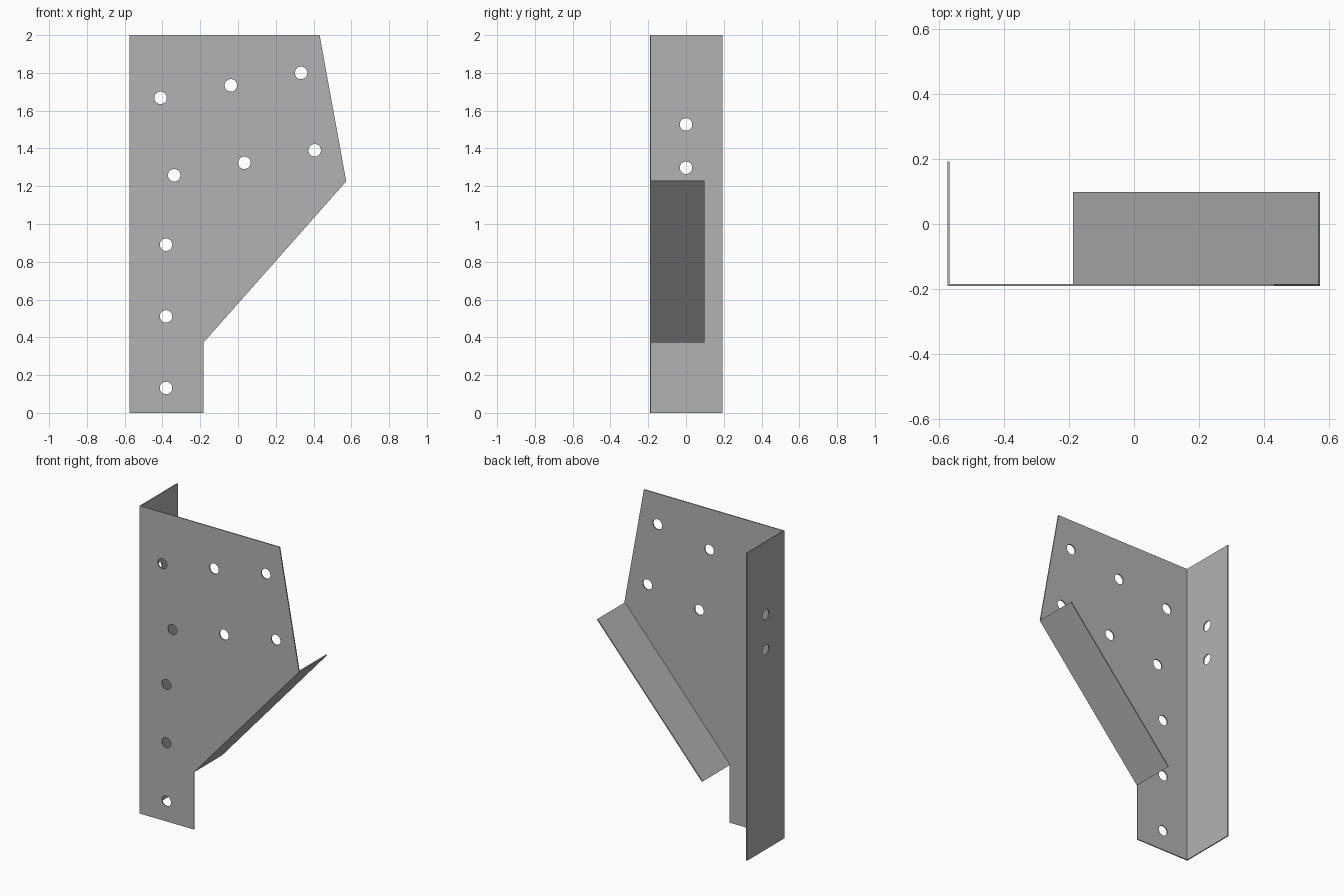
import bpy, bmesh, math
from mathutils import Vector

cube = bpy.data.objects.get("Cube")
if cube:
    bpy.data.objects.remove(cube, do_unlink=True)

T = 0.007                                   # sheet thickness
LEFT, FRONT, BACK = -0.574, -0.191, 0.192
HOLE_R = 0.033

steel = bpy.data.materials.new("grey_steel")
steel.use_nodes = True
colour = (0.45, 0.45, 0.45, 1)
steel.diffuse_color = colour
steel.node_tree.nodes["Principled BSDF"].inputs["Base Color"].default_value = colour


def prism(name, outline, y0, y1):
    """Extrude an x-z outline along y."""
    bm = bmesh.new()
    face = bm.faces.new([bm.verts.new((x, y0, z)) for x, z in outline])
    ext = bmesh.ops.extrude_face_region(bm, geom=[face])
    verts = [g for g in ext["geom"] if isinstance(g, bmesh.types.BMVert)]
    bmesh.ops.translate(bm, verts=verts, vec=(0, y1 - y0, 0))
    bmesh.ops.recalc_face_normals(bm, faces=bm.faces)
    mesh = bpy.data.meshes.new(name)
    bm.to_mesh(mesh)
    bm.free()
    obj = bpy.data.objects.new(name, mesh)
    bpy.context.collection.objects.link(obj)
    mesh.materials.append(steel)
    return obj


def drill(obj, centres, axis):
    """Cut round holes through a sheet along an axis, then bake the cut."""
    bm = bmesh.new()
    turn = Vector((0, 0, 1)).rotation_difference(Vector(axis)).to_matrix().to_4x4()
    for c in centres:
        turn.translation = Vector(c)
        bmesh.ops.create_cone(bm, cap_ends=True, segments=32, radius1=HOLE_R,
                              radius2=HOLE_R, depth=0.1, matrix=turn)
    mesh = bpy.data.meshes.new(obj.name + "_cutter")
    bm.to_mesh(mesh)
    bm.free()
    mesh.materials.append(steel)
    cutter = bpy.data.objects.new(mesh.name, mesh)
    bpy.context.collection.objects.link(cutter)
    cutter.hide_render = True
    mod = obj.modifiers.new("holes", "BOOLEAN")
    mod.operation, mod.solver, mod.object = "DIFFERENCE", "EXACT", cutter
    bpy.context.view_layer.update()
    deps = bpy.context.evaluated_depsgraph_get()
    cut = bpy.data.meshes.new_from_object(obj.evaluated_get(deps))
    obj.modifiers.clear()
    obj.data = cut
    bpy.data.objects.remove(cutter, do_unlink=True)


# Front plate with its screw holes
low, high = Vector((-0.183, 0.372)), Vector((0.573, 1.226))
plate = prism("front_plate", [(LEFT, 0), (low.x, 0), low, high, (0.432, 2), (LEFT, 2)],
              FRONT, FRONT + T)
holes = [(-0.381, 0.132 + 0.379 * i) for i in range(3)]
for x, z in ((-0.41, 1.668), (-0.338, 1.258)):
    holes += [(x + 0.372 * i, z + 0.066 * i) for i in range(3)]
drill(plate, [(x, FRONT, z) for x, z in holes], (0, 1, 0))

# Full-height side flange with two holes
side = prism("side_flange", [(LEFT, 0), (LEFT + T, 0), (LEFT + T, 2), (LEFT, 2)],
             FRONT + T, BACK)
drill(side, [(LEFT, 0, z) for z in (1.298, 1.527)], (1, 0, 0))

# Sloping flange along the lower diagonal edge
run = (high - low).normalized()
inward = Vector((-run.y, run.x)) * T
prism("sloping_flange", [low, high, high + inward, low + inward], FRONT + T, 0.098)

# Round hole walls, crisp sheet edges
bpy.ops.object.select_all(action="DESELECT")
for obj in (plate, side):
    obj.select_set(True)
bpy.context.view_layer.objects.active = plate
bpy.ops.object.shade_smooth_by_angle(angle=math.radians(30))
